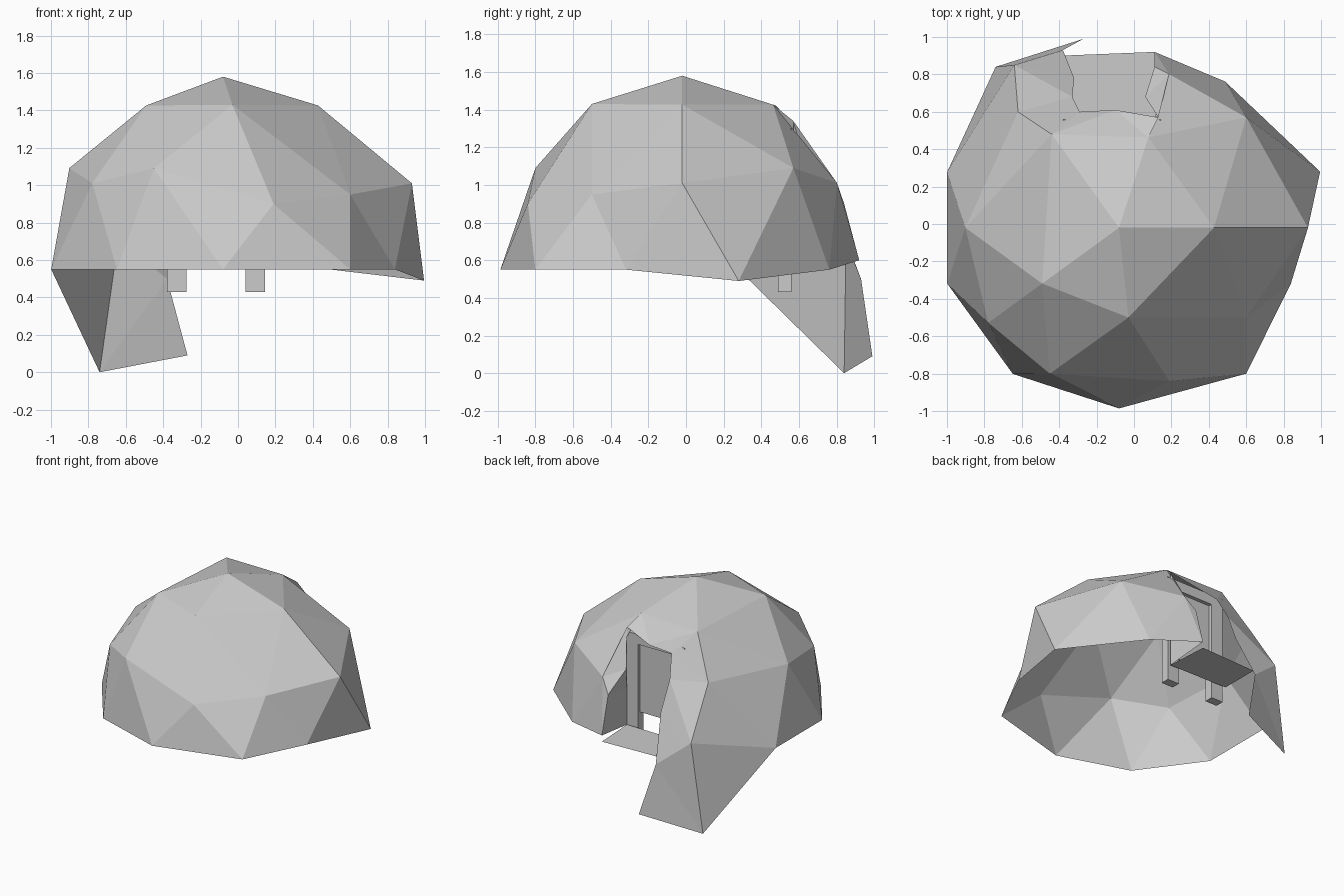
import bpy, bmesh
from mathutils import Vector

if "Cube" in bpy.data.objects:
    bpy.data.objects.remove(bpy.data.objects["Cube"])


def make_object(name, bm):
    me = bpy.data.meshes.new(name)
    bm.to_mesh(me)
    bm.free()
    ob = bpy.data.objects.new(name, me)
    bpy.context.collection.objects.link(ob)
    return ob


def box(name, lo, hi):
    bm = bmesh.new()
    bmesh.ops.create_cube(bm, size=1)
    for v in bm.verts:
        v.co = [(a + b) / 2 + c * (b - a) for a, b, c in zip(lo, hi, v.co)]
    return make_object(name, bm)


# Dome shell: upper half of a low-poly icosphere, stretched into place
bm = bmesh.new()
bmesh.ops.create_icosphere(bm, subdivisions=2, radius=1)
bmesh.ops.delete(bm, geom=[v for v in bm.verts if v.co.z < -0.05], context='VERTS')
for v in bm.verts:
    v.co = (v.co.x * 0.966 - 0.08, v.co.y * 0.966 - 0.02, v.co.z * 1.03 + 0.55)


def near(p):
    return min(bm.verts, key=lambda v: (v.co - Vector(p)).length)


centre = near((-0.33, 0.76, 1.09))      # dome corner replaced by the doorway
top_r = near((0.08, 0.46, 1.43))
top_l = near((-0.49, 0.28, 1.43))
mid_r = near((0.19, 0.80, 1.01))
mid_l = near((-0.78, 0.49, 1.01))
foot_r = near((-0.08, 0.95, 0.55))
tip = near((-0.65, 0.76, 0.55))
rim_l = near((-1.0, 0.28, 0.55))

# Irregular corners of the rough shell
moves = [(near(a), b) for a, b in (
    ((0.78, -0.02, 1.01), (0.93, -0.02, 1.01)),
    ((0.84, 0.28, 0.55), (0.995, 0.28, 0.49)),
    ((0.49, -0.80, 0.55), (0.60, -0.80, 0.55)),
    ((0.59, -0.50, 1.09), (0.60, -0.50, 0.95)),
    ((0.59, 0.46, 1.09), (0.60, 0.57, 1.09)),
    ((0.19, -0.84, 1.01), (0.19, -0.84, 0.90)),
    ((-0.33, -0.80, 1.09), (-0.45, -0.80, 1.09)),
    ((0.08, -0.50, 1.43), (-0.03, -0.50, 1.43)))]
moves += [(top_l, (-0.44, 0.48, 1.42)), (mid_l, (-0.62, 0.60, 1.10)),
          (foot_r, (0.11, 0.92, 0.60)), (tip, (-0.74, 0.84, 0.0))]
for v, p in moves:
    v.co = p

# Cut the doorway and rebuild the wall around its wavy edges
old = [f for f in bm.faces if centre in f.verts or (tip in f.verts and rim_l in f.verts)]
bmesh.ops.delete(bm, geom=old, context='FACES_ONLY')
bm.verts.remove(centre) if not centre.link_faces else None
bmesh.ops.delete(bm, geom=[e for e in bm.edges if not e.link_faces], context='EDGES')


def add(points):
    return [bm.verts.new(p) for p in points]


left = add([(-0.29, 0.60, 1.25), (-0.33, 0.68, 1.08), (-0.32, 0.78, 0.85),
            (-0.38, 0.93, 0.50), (-0.27, 0.99, 0.09)])
right = add([(0.13, 0.57, 1.34), (0.06, 0.68, 1.06), (0.11, 0.84, 0.90)])
lintel = add([(-0.10, 0.61, 1.27)])[0]
crease = add([(-0.64, 0.85, 0.71)])[0]
if not tip.is_valid:
    tip = add([(-0.74, 0.84, 0.0)])[0]
for f in ((mid_l, rim_l, crease), (crease, rim_l, tip),
          (top_l, mid_l, left[0]), (mid_l, left[1], left[0]),
          (mid_l, crease, left[1]), (crease, left[2], left[1]),
          (crease, left[3], left[2]), (crease, tip, left[3]), (tip, left[4], left[3]),
          (top_l, left[0], lintel), (top_l, lintel, top_r), (top_r, lintel, right[0]),
          (top_r, right[0], mid_r), (mid_r, right[0], right[1]),
          (mid_r, right[1], right[2]), (mid_r, right[2], foot_r)):
    bm.faces.new(f)

# Inward reveal on one side of the doorway
outer = right + [foot_r]
inner = add([(0.13, 0.57, z) for z in (1.05, 0.85, 0.55)])
bm.faces.new((outer[0], outer[1], inner[0]))
for i in range(2):
    bm.faces.new((outer[i + 1], outer[i + 2], inner[i + 1]))
    bm.faces.new((outer[i + 1], inner[i + 1], inner[i]))
bmesh.ops.recalc_face_normals(bm, faces=bm.faces)
make_object("dome_shell", bm)

# Threshold floor
bm = bmesh.new()
bm.faces.new([bm.verts.new((x, y, 0.55)) for x, y in
              ((-0.39, 0.58), (0.13, 0.57), (0.11, 0.92), (-0.39, 0.90))])
make_object("threshold", bm)

# Door frame and door leaf
for side, x in (("left", -0.38), ("right", 0.04)):
    box("door_post_" + side, (x, 0.49, 0.43), (x + 0.105, 0.56, 1.22))
box("door_lintel", (-0.38, 0.49, 1.22), (0.145, 0.56, 1.30))
box("door_leaf", (-0.275, 0.51, 0.66), (0.04, 0.53, 1.22))
